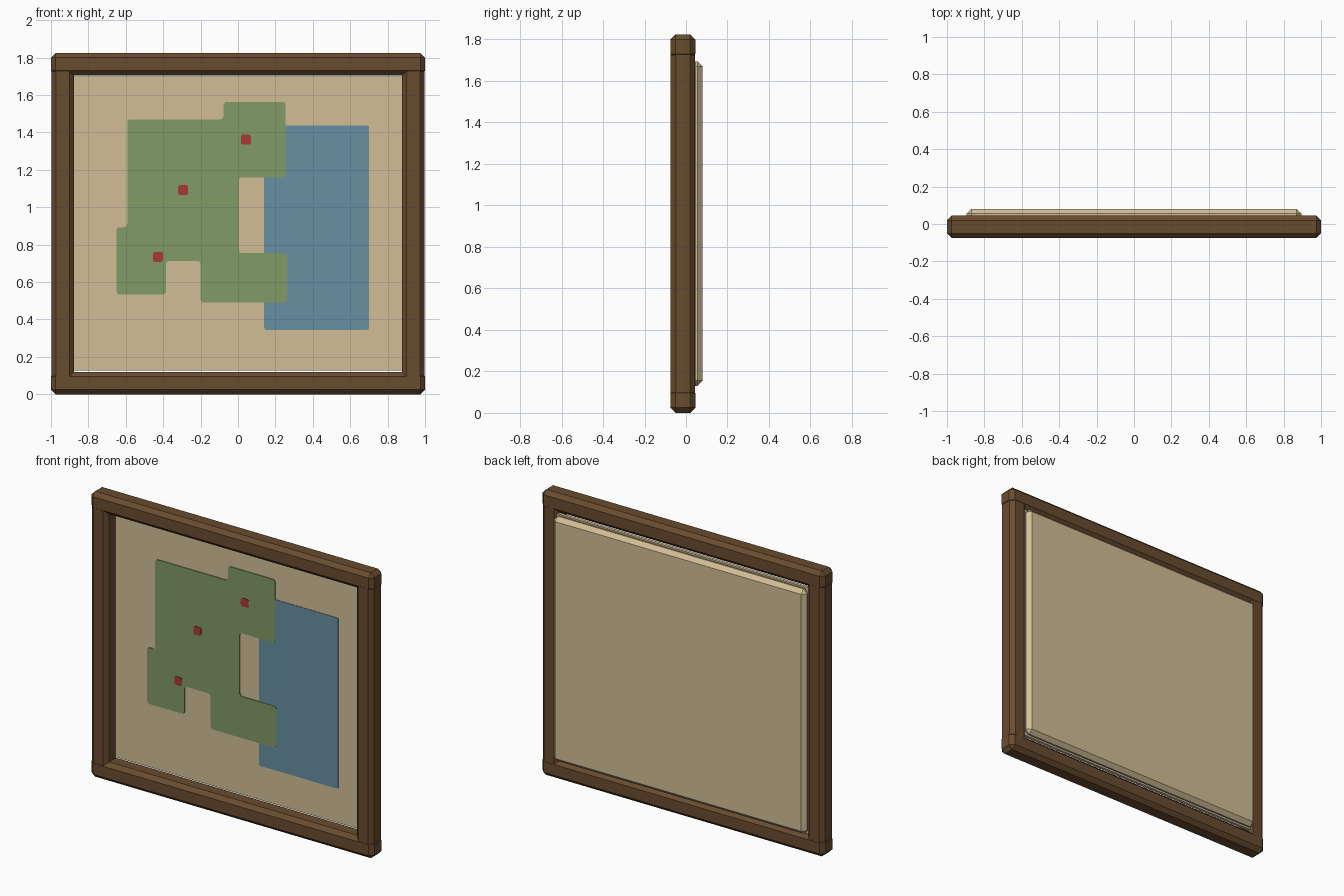
import bpy, bmesh
from mathutils import Vector

cube = bpy.data.objects.get("Cube")
if cube:
    bpy.data.objects.remove(cube, do_unlink=True)


def material(name, rgb):
    # sRGB 0-255 to linear
    lin = [((c / 255 + 0.055) / 1.055) ** 2.4 for c in rgb] + [1]
    m = bpy.data.materials.new(name)
    m.use_nodes = True
    m.diffuse_color = lin
    m.node_tree.nodes["Principled BSDF"].inputs["Base Color"].default_value = lin
    return m


wood = material("brown wood", (105, 76, 47))
parchment = material("parchment", (210, 190, 150))
land = material("land green", (129, 155, 101))
water = material("water blue", (103, 144, 162))
red = material("marker red", (168, 58, 53))


def finish(bm, name, mat):
    bmesh.ops.recalc_face_normals(bm, faces=bm.faces)
    mesh = bpy.data.meshes.new(name)
    bm.to_mesh(mesh)
    bm.free()
    mesh.materials.append(mat)
    ob = bpy.data.objects.new(name, mesh)
    bpy.context.scene.collection.objects.link(ob)


def box(name, lo, hi, mat, chamfer=0):
    """Box between two corners, with chamfered edges."""
    bm = bmesh.new()
    bmesh.ops.create_cube(bm, size=1)
    lo, hi = Vector(lo), Vector(hi)
    for v in bm.verts:
        v.co = (lo + hi) / 2 + v.co * (hi - lo)
    if chamfer:
        bmesh.ops.bevel(bm, geom=bm.edges[:], offset=chamfer, segments=1,
                        profile=0.5, affect='EDGES')
    finish(bm, name, mat)


def plate(name, outline, mat, layer, radius=0.018):
    """Thin painted plate with rounded corners, stacked by layer."""
    front = SHEET - 0.003 * layer
    bm = bmesh.new()
    bm.faces.new([bm.verts.new((x, front, z)) for x, z in outline])
    bmesh.ops.bevel(bm, geom=bm.verts[:], offset=radius, segments=3,
                    profile=0.5, affect='VERTICES')
    ext = bmesh.ops.extrude_face_region(bm, geom=bm.faces[:])
    for v in ext["geom"]:
        if isinstance(v, bmesh.types.BMVert):
            v.co.y = SHEET + 0.001
    finish(bm, name, mat)


def rect(x0, z0, x1, z1):
    return [(x0, z0), (x1, z0), (x1, z1), (x0, z1)]


HEIGHT, BEAM, CHAMFER, SHEET = 1.825, 0.12, 0.025, 0.015
FRONT, BACK = -0.075, 0.045

# Frame beams
for name, z in (("bottom", 0), ("top", HEIGHT - BEAM)):
    box("frame_" + name, (-1, FRONT, z), (1, BACK, z + BEAM), wood, CHAMFER)
for name, x in (("right", -0.997), ("left", 0.877)):
    box("frame_" + name, (x, FRONT + 0.001, BEAM / 2),
        (x + BEAM, BACK - 0.001, HEIGHT - BEAM / 2), wood, CHAMFER)

# Backing board and the map sheet on its front
box("backing_board", (-0.895, 0.02, 0.13), (0.895, 0.08, 1.695), parchment, CHAMFER)
box("map_sheet", (-0.89, SHEET, 0.126), (0.89, 0.035, 1.699), parchment)

# Painted map
plate("water_patch", rect(0.14, 0.345, 0.7, 1.437), water, 1, 0.01)
plate("land_patch", [
    (-0.65, 0.533), (-0.385, 0.533), (-0.385, 0.713), (-0.2, 0.713),
    (-0.2, 0.49), (0.265, 0.49), (0.265, 0.755), (0.005, 0.755),
    (0.005, 1.16), (0.255, 1.16), (0.255, 1.563), (-0.078, 1.563),
    (-0.078, 1.47), (-0.592, 1.47), (-0.592, 0.893), (-0.65, 0.893)], land, 2)
for i, (x, z) in enumerate([(0.042, 1.362), (-0.293, 1.092), (-0.428, 0.735)]):
    plate(f"marker_{i + 1}", rect(x - 0.027, z - 0.027, x + 0.027, z + 0.027), red, 3, 0.012)
